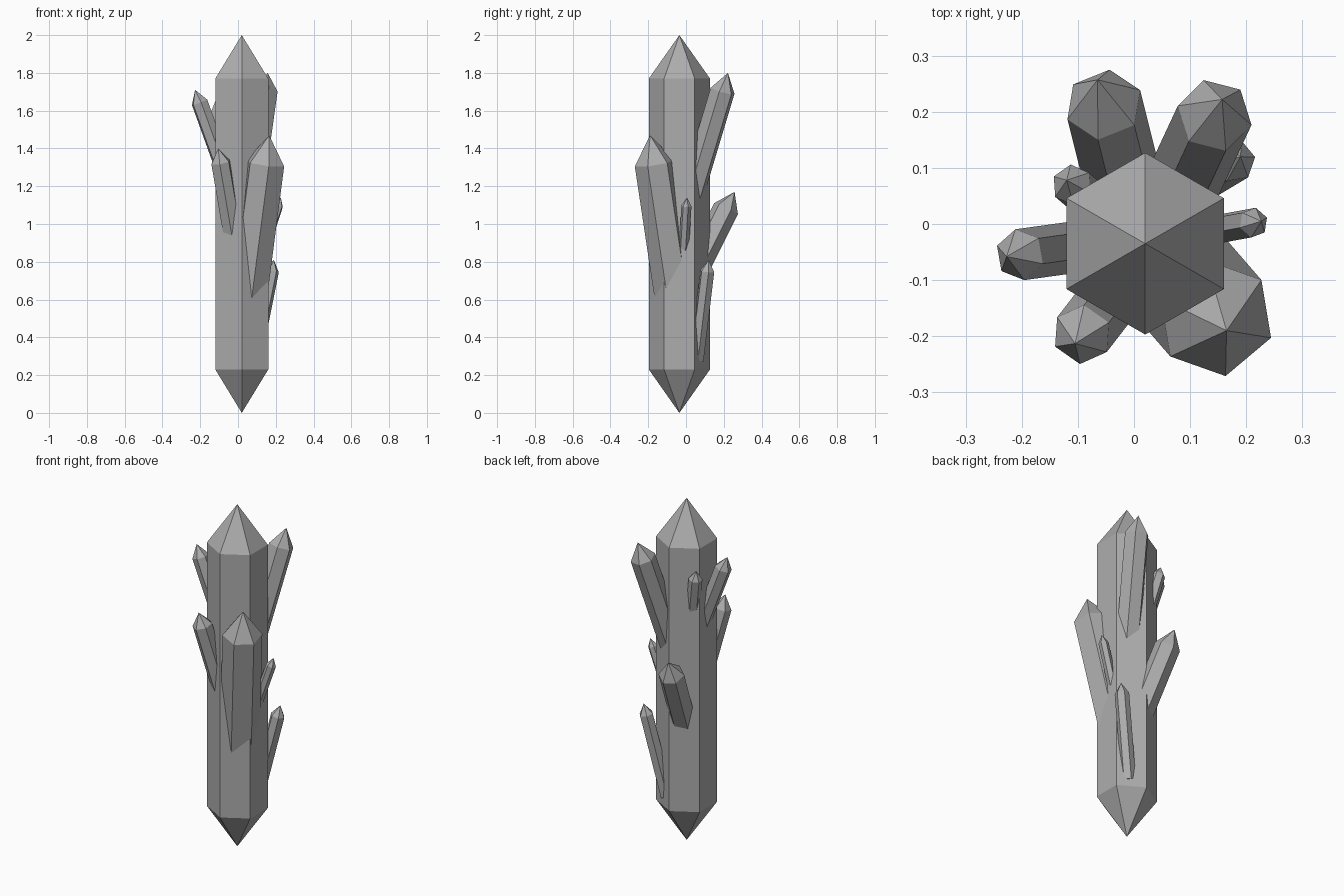
import bpy, bmesh, math
from mathutils import Vector

if "Cube" in bpy.data.objects:
    bpy.data.objects.remove(bpy.data.objects["Cube"])

crystal_mat = bpy.data.materials.new("pale_grey_crystal")
crystal_mat.diffuse_color = (0.42, 0.42, 0.42, 1.0)
crystal_mat.use_nodes = True
crystal_mat.node_tree.nodes["Principled BSDF"].inputs["Base Color"].default_value = crystal_mat.diffuse_color


def crystal(name, tip, lean, radius, point, drop, turn, root_point=0.0):
    """Six-sided crystal: tip position, lean per unit height, point length,
    height from tip to root, ring angle, optional lower point."""
    tip = Vector(tip)
    axis = Vector((lean[0], lean[1], 1.0))
    length = drop * axis.length
    rot = Vector((0, 0, 1)).rotation_difference(axis.normalized())
    bm = bmesh.new()

    def place(x, y, z):
        return bm.verts.new(tip + rot @ Vector((x, y, z)))

    def ring(z):
        angles = [math.radians(turn + 60 * i) for i in range(6)]
        return [place(radius * math.cos(a), radius * math.sin(a), z) for a in angles]

    upper, lower = ring(-point), ring(root_point - length)
    apex = place(0, 0, 0)
    root = place(0, 0, -length) if root_point else None
    for i in range(6):
        j = (i + 1) % 6
        bm.faces.new((lower[i], lower[j], upper[j], upper[i]))
        bm.faces.new((upper[i], upper[j], apex))
        if root:
            bm.faces.new((lower[j], lower[i], root))
    if not root:
        bm.faces.new(lower[::-1])
    bmesh.ops.recalc_face_normals(bm, faces=bm.faces)
    mesh = bpy.data.meshes.new(name)
    bm.to_mesh(mesh)
    bm.free()
    mesh.materials.append(crystal_mat)
    bpy.context.collection.objects.link(bpy.data.objects.new(name, mesh))


# Central double-pointed column
crystal("main_crystal", (0.02, -0.035, 2.0), (0, 0), 0.162, 0.23, 2.0, 30, 0.23)

# Shards growing out of the column
crystal("front_right_shard", (0.165, -0.19, 1.47), (0.13, -0.15), 0.106, 0.15, 0.97, 40)
crystal("back_left_shard", (-0.065, 0.257, 1.17), (-0.125, 0.5), 0.07, 0.10, 0.5, 23)
crystal("back_right_shard", (0.157, 0.222, 1.80), (0.14, 0.30), 0.068, 0.10, 0.7, 46)
crystal("left_shard", (-0.227, -0.058, 1.71), (-0.36, -0.05), 0.046, 0.07, 0.6, 40)
crystal("front_left_shard", (-0.105, -0.213, 1.40), (-0.17, -0.22), 0.054, 0.075, 0.6, 25)
crystal("right_small_shard", (0.227, 0.005, 1.14), (0.33, 0.06), 0.027, 0.045, 0.5, 20)
crystal("lower_right_shard", (0.19, 0.12, 0.81), (0.20, 0.12), 0.039, 0.06, 0.53, 10)
crystal("upper_left_small_shard", (-0.12, 0.078, 1.65), (-0.20, 0.17), 0.037, 0.05, 0.45, 35)
